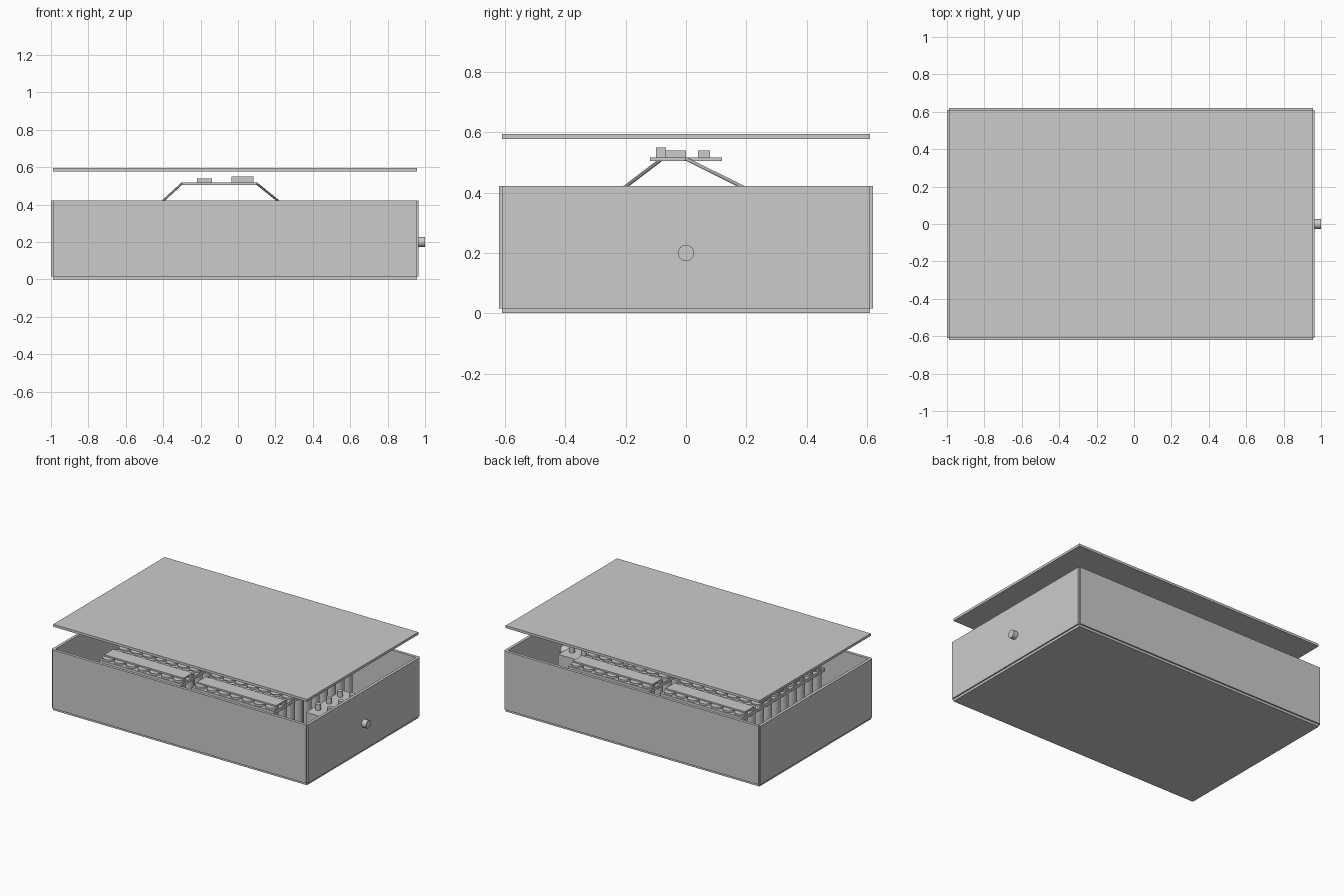
import bpy, bmesh
from mathutils import Vector, Matrix

if "Cube" in bpy.data.objects:
    bpy.data.objects.remove(bpy.data.objects["Cube"])


def finish(bm, name, smooth=False):
    me = bpy.data.meshes.new(name)
    bm.to_mesh(me)
    bm.free()
    ob = bpy.data.objects.new(name, me)
    bpy.context.collection.objects.link(ob)
    if smooth:
        bpy.context.view_layer.objects.active = ob
        ob.select_set(True)
        bpy.ops.object.shade_smooth_by_angle()
        ob.select_set(False)
    return ob


def add_box(bm, x0, x1, y0, y1, z0, z1):
    m = Matrix.Translation(((x0 + x1) / 2, (y0 + y1) / 2, (z0 + z1) / 2))
    bmesh.ops.create_cube(bm, size=1, matrix=m @ Matrix.Diagonal((x1 - x0, y1 - y0, z1 - z0, 1)))


def add_rod(bm, a, b, r, n=24):
    a, b = Vector(a), Vector(b)
    rot = (b - a).to_track_quat('Z', 'Y').to_matrix().to_4x4()
    bmesh.ops.create_cone(bm, cap_ends=True, segments=n, radius1=r, radius2=r,
                          depth=(b - a).length, matrix=Matrix.Translation((a + b) / 2) @ rot)


def box(name, *d):
    bm = bmesh.new()
    add_box(bm, *d)
    return finish(bm, name)


def rod(name, a, b, r, n=24):
    bm = bmesh.new()
    add_rod(bm, a, b, r, n)
    return finish(bm, name, True)


# Case: floor, four walls centred on the floor edges, raised lid
X0, X1, Y = -0.99, 0.956, 0.61
box("base_plate", X0, X1, -Y, Y, 0, 0.018)
box("lid", X0, X1, -Y, Y, 0.578, 0.595)
for name, y in (("front_wall", -Y), ("back_wall", Y)):
    box(name, X0, X1, y - 0.01, y + 0.01, 0.016, 0.422)
for name, x in (("left_wall", X0), ("right_wall", X1)):
    box(name, x - 0.01, x + 0.01, -Y, Y, 0.016, 0.422)

# Battery modules: cell grid between two holders, with contact strips
P, NX, NY = 0.09, 7, 10
for side, cx in (("left", -0.435), ("right", 0.275)):
    hx, hy = NX * P / 2, NY * P / 2
    cells = bmesh.new()
    for i in range(NX):
        for j in range(NY):
            x, y = cx + (i - (NX - 1) / 2) * P, (j - (NY - 1) / 2) * P
            add_rod(cells, (x, y, 0.03), (x, y, 0.365), 0.041, 20)
    finish(cells, side + "_cells", True)
    box(side + "_lower_holder", cx - hx, cx + hx, -hy, hy, 0.018, 0.045)
    box(side + "_upper_holder", cx - hx, cx + hx, -hy, hy, 0.33, 0.352)
    strips = bmesh.new()
    for j in range(NY // 2):
        y = (j - (NY / 2 - 1) / 2) * 2 * P
        add_box(strips, cx - hx + 0.01, cx + hx - 0.01, y - 0.05, y + 0.05, 0.365, 0.375)
    finish(strips, side + "_contact_strips")

# Circuit board with its chips and leads
box("circuit_board", -0.30, 0.10, -0.12, 0.12, 0.505, 0.517)
box("main_chip", -0.22, -0.14, -0.08, 0.0, 0.517, 0.54)
box("board_connector", -0.036, 0.084, -0.10, -0.067, 0.517, 0.55)
box("small_chip", -0.02, 0.06, 0.04, 0.08, 0.517, 0.54)
rod("left_lead", (-0.30, -0.08, 0.512), (-0.45, -0.26, 0.375), 0.006, 12)
rod("right_lead", (0.10, 0.0, 0.512), (0.27, 0.275, 0.375), 0.006, 12)

# Power unit beside the modules, with terminals on top
box("power_unit", 0.66, 0.84, -0.2, 0.2, 0.018, 0.27)
terminals = bmesh.new()
for x in (0.70, 0.79):
    for y in (-0.12, 0, 0.12):
        add_rod(terminals, (x, y, 0.27), (x, y, 0.31), 0.018, 20)
finish(terminals, "terminals", True)

# Outlet passing through the right wall
rod("outlet", (0.84, 0, 0.2), (1.0, 0, 0.2), 0.027, 32)
